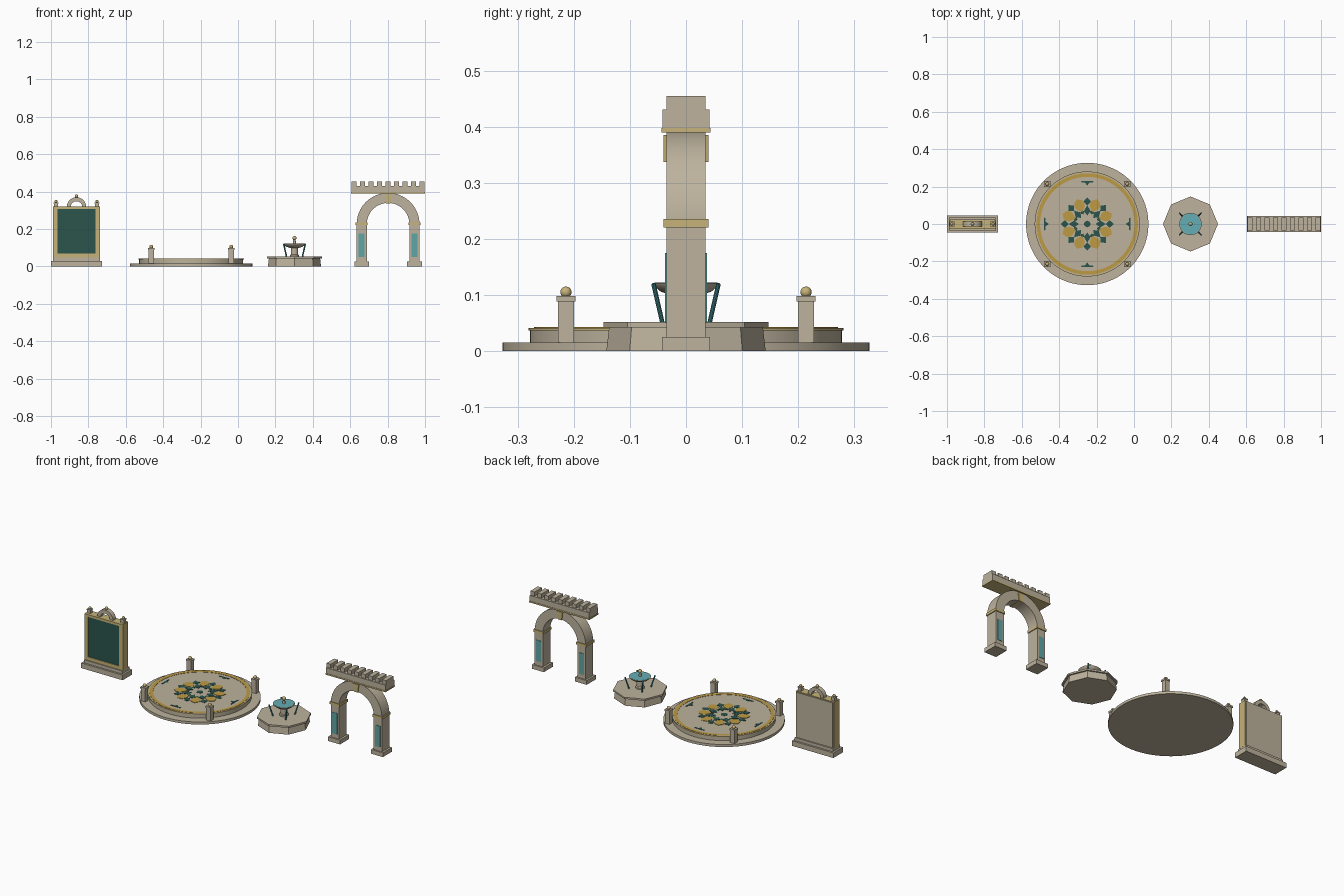
import bpy, bmesh, math
from mathutils import Vector

if "Cube" in bpy.data.objects:
    bpy.data.objects.remove(bpy.data.objects["Cube"])

def mat(name, rgb):
    m = bpy.data.materials.new(name)
    m.diffuse_color = (*rgb, 1)
    m.use_nodes = True
    m.node_tree.nodes["Principled BSDF"].inputs["Base Color"].default_value = m.diffuse_color
    return m

STONE = mat("stone", (0.51, 0.45, 0.34))
TRIM = mat("pale_gold", (0.57, 0.45, 0.19))
GOLD = mat("mosaic_gold", (0.51, 0.33, 0.06))
GREEN = mat("dark_green", (0.024, 0.09, 0.073))
TEAL = mat("teal_tile", (0.115, 0.38, 0.38))
WATER = mat("water", (0.13, 0.42, 0.46))
PIPE = mat("pipe_teal", (0.06, 0.26, 0.28))

def finish(name, bm, m):
    bmesh.ops.remove_doubles(bm, verts=bm.verts, dist=1e-6)
    bmesh.ops.recalc_face_normals(bm, faces=bm.faces)
    me = bpy.data.meshes.new(name)
    bm.to_mesh(me)
    bm.free()
    me.materials.append(m)
    ob = bpy.data.objects.new(name, me)
    bpy.context.collection.objects.link(ob)
    return ob

def box(name, m, x0, x1, y0, y1, z0, z1):
    bm = bmesh.new()
    bmesh.ops.create_cube(bm, size=1)
    for v in bm.verts:
        v.co = ((x0 + x1) / 2 + v.co.x * (x1 - x0), (y0 + y1) / 2 + v.co.y * (y1 - y0),
                (z0 + z1) / 2 + v.co.z * (z1 - z0))
    return finish(name, bm, m)

def ball(name, m, p, r):
    bm = bmesh.new()
    bmesh.ops.create_uvsphere(bm, u_segments=16, v_segments=10, radius=r)
    bmesh.ops.translate(bm, verts=bm.verts, vec=p)
    return finish(name, bm, m)

def lathe(name, m, c, profile, n=64, closed=False):
    """Spin (radius, z) points about a vertical axis at c."""
    bm = bmesh.new()
    pts = profile + ([profile[0]] if closed else [])
    rows = [[bm.verts.new((c[0] + r * math.cos(math.tau * i / n), c[1] + r * math.sin(math.tau * i / n), z))
             for i in range(n)] for r, z in pts]
    for a, b in zip(rows, rows[1:]):
        for i in range(n):
            j = (i + 1) % n
            bm.faces.new((a[i], a[j], b[j], b[i]))
    bmesh.ops.dissolve_degenerate(bm, dist=1e-7, edges=bm.edges)
    return finish(name, bm, m)

def prism(name, m, pts, axis, lo, hi):
    """Extrude a flat outline: axis 'y' takes (x, z) points, axis 'z' takes (x, y)."""
    bm = bmesh.new()
    put = (lambda p, d: (p[0], d, p[1])) if axis == 'y' else (lambda p, d: (p[0], p[1], d))
    a = [bm.verts.new(put(p, lo)) for p in pts]
    b = [bm.verts.new(put(p, hi)) for p in pts]
    bm.faces.new(a)
    bm.faces.new(b)
    for i in range(len(pts)):
        j = (i + 1) % len(pts)
        bm.faces.new((a[i], a[j], b[j], b[i]))
    return finish(name, bm, m)

def half_ring(cx, cz, ro, ri, n=32):
    arc = [(math.cos(math.pi * i / n), math.sin(math.pi * i / n)) for i in range(n + 1)]
    return [(cx + ro * c, cz + ro * s) for c, s in arc] + [(cx + ri * c, cz + ri * s) for c, s in reversed(arc)]

def rod(name, m, p, q, r):
    bm = bmesh.new()
    p, q = Vector(p), Vector(q)
    bmesh.ops.create_cone(bm, cap_ends=True, segments=10, radius1=r, radius2=r, depth=(q - p).length)
    bmesh.ops.rotate(bm, verts=bm.verts, matrix=(q - p).to_track_quat('Z', 'Y').to_matrix())
    bmesh.ops.translate(bm, verts=bm.verts, vec=(p + q) / 2)
    return finish(name, bm, m)

# Notice board
sx = -0.8635
box("board_base", STONE, -1, -0.727, -0.045, 0.045, 0, 0.03)
box("board_step", STONE, sx - 0.125, sx + 0.125, -0.034, 0.034, 0.03, 0.048)
box("board_body", STONE, sx - 0.118, sx + 0.118, -0.018, 0.026, 0.048, 0.315)
box("board_panel", GREEN, sx - 0.102, sx + 0.102, -0.023, -0.017, 0.068, 0.306)
for s in (-1, 1):
    a, b = sorted((sx + s * 0.102, sx + s * 0.126))
    box("board_frame_side", TRIM, a, b, -0.028, 0.022, 0.048, 0.32)
    px = sx + s * 0.11
    box("board_post", STONE, px - 0.011, px + 0.011, -0.011, 0.011, 0.32, 0.337)
    box("board_post_cap", STONE, px - 0.013, px + 0.013, -0.013, 0.013, 0.337, 0.342)
    ball("board_post_ball", TRIM, (px, 0, 0.348), 0.008)
box("board_frame_bottom", TRIM, sx - 0.102, sx + 0.102, -0.028, 0.022, 0.048, 0.068)
box("board_frame_top", TRIM, sx - 0.102, sx + 0.102, -0.028, 0.022, 0.306, 0.32)
prism("board_crest", STONE, half_ring(sx, 0.317, 0.052, 0.031), 'y', -0.014, 0.014)
ball("board_crest_ball", TRIM, (sx, 0, 0.375), 0.009)

# Round plaza
P = (-0.25, 0)
lathe("plaza_base", STONE, P, [(0, 0), (0.327, 0), (0.327, 0.015), (0, 0.015)], 96)
lathe("plaza_floor", STONE, P, [(0, 0.014), (0.278, 0.014), (0.278, 0.041), (0, 0.041)], 96)
lathe("plaza_edge_trim", TRIM, P, [(0.277, 0.037), (0.281, 0.037), (0.281, 0.0415), (0.277, 0.0415)], 96, True)
lathe("plaza_gold_ring", GOLD, P, [(0.252, 0.04), (0.271, 0.04), (0.271, 0.0425), (0.252, 0.0425)], 96, True)
for i in (-1, 1):
    for j in (-1, 1):
        x, y = P[0] + 0.214 * i, 0.214 * j
        box("plaza_post", STONE, x - 0.014, x + 0.014, y - 0.014, y + 0.014, 0.015, 0.088)
        box("plaza_post_cap", STONE, x - 0.017, x + 0.017, y - 0.017, y + 0.017, 0.088, 0.098)
        ball("plaza_post_ball", TRIM, (x, y, 0.105), 0.01)

# Floor mosaic, made of thin plates given as (distance, half width) outlines
def plate(name, m, half, deg, top):
    pts = half + [(r, -w) for r, w in reversed(half) if w > 0]
    c, s = math.cos(math.radians(deg)), math.sin(math.radians(deg))
    prism(name, m, [(P[0] + r * c - w * s, r * s + w * c) for r, w in pts], 'z', 0.0405, top)

for k in range(8):
    plate("mosaic_gold_petal", GOLD, [(0.07, 0), (0.09, 0.021), (0.11, 0.028), (0.128, 0.022), (0.143, 0)],
          22.5 + 45 * k, 0.0432)
    plate("mosaic_green_diamond", GREEN, [(0.098, 0), (0.12, 0.02), (0.143, 0)], 45 * k, 0.0428)
    plate("mosaic_green_leaf", GREEN, [(0.045, 0), (0.07, 0.018), (0.1, 0)], 45 * k, 0.0428)
    plate("mosaic_green_wedge", GREEN, [(0.056, 0), (0.066, 0.013), (0.082, 0)], 22.5 + 45 * k, 0.0426)
for k in range(4):
    plate("mosaic_side_bar", GREEN, [(0.222, 0.03), (0.23, 0.034)], 90 * k, 0.0428)
    plate("mosaic_side_point", GREEN, [(0.205, 0), (0.222, 0.012)], 90 * k, 0.0428)
lathe("mosaic_centre", GREEN, P, [(0, 0.0405), (0.018, 0.0405), (0.018, 0.0428), (0, 0.0428)], 8)

# Fountain
F = (0.302, 0)
lathe("fountain_base", STONE, F, [(0, 0), (0.142, 0), (0.137, 0.043), (0, 0.043)], 8)
lathe("fountain_rim", STONE, F, [(0, 0.042), (0.147, 0.042), (0.147, 0.052), (0, 0.052)], 8)
lathe("fountain_column", STONE, F, [(0, 0.05), (0.024, 0.05), (0.024, 0.06), (0.019, 0.064), (0.019, 0.102), (0, 0.102)], 24)
lathe("fountain_bowl", STONE, F, [(0, 0.098), (0.025, 0.099), (0.045, 0.106), (0.059, 0.118), (0.06, 0.121),
                                  (0.056, 0.121), (0.05, 0.116), (0, 0.114)], 32)
lathe("fountain_water", WATER, F, [(0, 0.116), (0.056, 0.116), (0.056, 0.122), (0, 0.122)], 32)
lathe("fountain_spout", STONE, F, [(0, 0.12), (0.008, 0.12), (0.006, 0.146), (0, 0.146)], 16)
ball("fountain_ball", TRIM, (F[0], 0, 0.151), 0.011)
for i in (-1, 1):
    for j in (-1, 1):
        rod("fountain_jet", PIPE, (F[0] + 0.042 * i, 0.042 * j, 0.05), (F[0] + 0.058 * i, 0.058 * j, 0.12), 0.004)

# Gateway arch
A = 0.8025
for s in (-1, 1):
    x = A + s * 0.141
    box("arch_foot", STONE, x - 0.039, x + 0.039, -0.043, 0.043, 0, 0.025)
    box("arch_leg", STONE, x - 0.027, x + 0.027, -0.035, 0.035, 0.025, 0.225)
    box("arch_band", TRIM, x - 0.032, x + 0.032, -0.04, 0.04, 0.22, 0.235)
    for f in (-1, 1):
        a, b = sorted((f * 0.033, f * 0.0375))
        box("arch_tile", TEAL, x - 0.016, x + 0.016, a, b, 0.05, 0.175)
prism("arch_ring", STONE, half_ring(A, 0.225, 0.168, 0.114, 40), 'y', -0.035, 0.035)
prism("arch_keystone", TRIM, [(A - 0.012, 0.337), (A + 0.012, 0.337), (A + 0.018, 0.385), (A - 0.018, 0.385)],
      'y', -0.04, 0.04)
box("lintel_trim", TRIM, 0.605, 1, -0.044, 0.044, 0.39, 0.398)
box("lintel", STONE, 0.607, 0.998, -0.042, 0.042, 0.398, 0.431)
for k in range(9):
    x = A + (k - 4) * 0.0455
    box("lintel_block", STONE, x - 0.0135, x + 0.0135, -0.035, 0.035, 0.43, 0.455)

# Smooth shading on round parts, sharp edges kept
bpy.ops.object.select_all(action='SELECT')
bpy.context.view_layer.objects.active = bpy.data.objects["arch_ring"]
bpy.ops.object.shade_smooth_by_angle(angle=math.radians(35))
